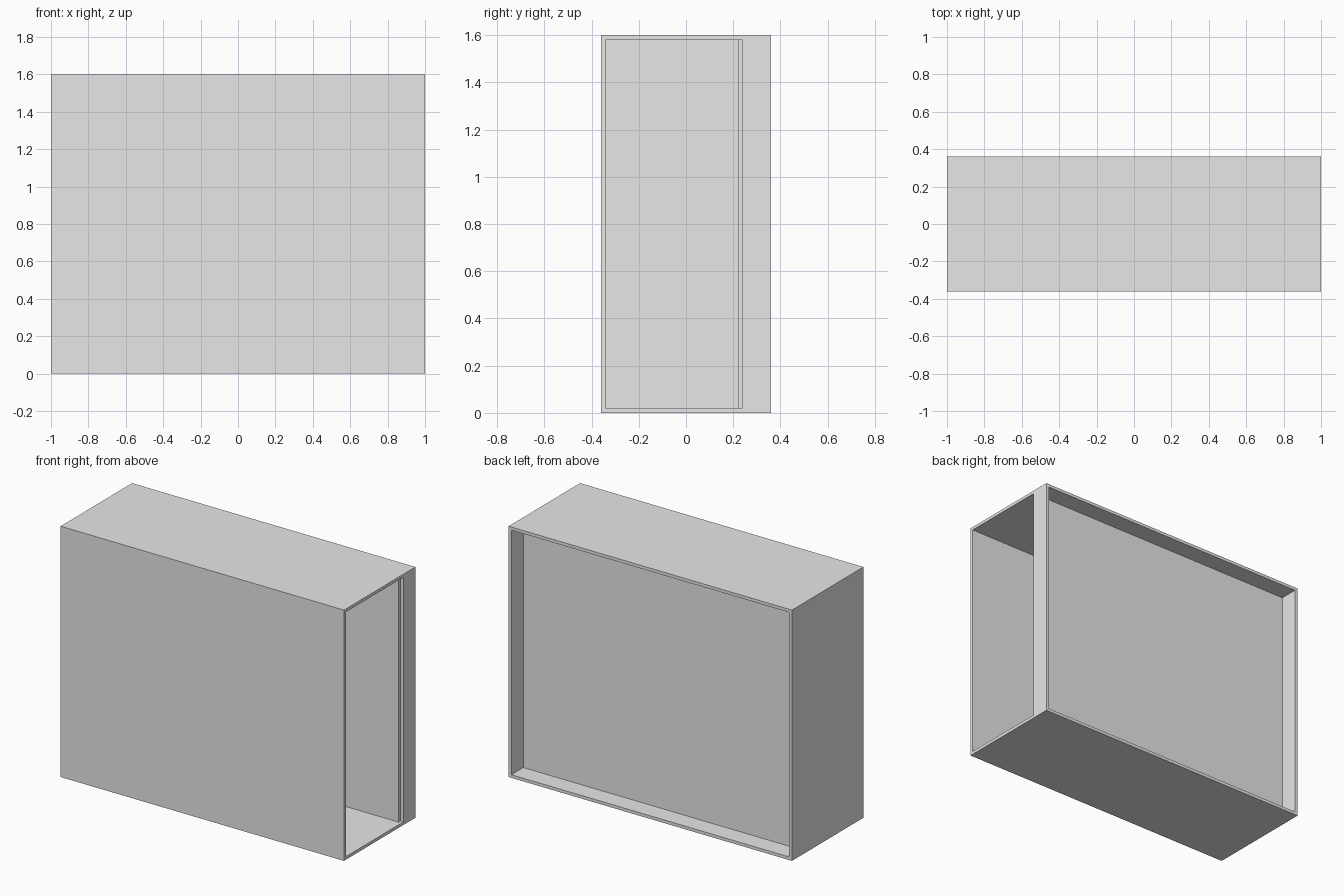
import bpy

if "Cube" in bpy.data.objects:
    bpy.data.objects.remove(bpy.data.objects["Cube"])

W, D, H, T = 1.0, 0.36, 1.6, 0.02   # half width, half depth, height, board thickness
PANEL_Y = 0.24                      # rear face of the inset back panel

grey = bpy.data.materials.new("light grey")
grey.diffuse_color = (0.8, 0.8, 0.8, 1)
grey.use_nodes = True
grey.node_tree.nodes["Principled BSDF"].inputs["Base Color"].default_value = grey.diffuse_color


def board(name, x, y, z):
    """Box spanning the given (min, max) ranges."""
    bpy.ops.mesh.primitive_cube_add(
        size=1, location=[(a + b) / 2 for a, b in (x, y, z)])
    ob = bpy.context.object
    ob.name = name
    ob.scale = [b - a for a, b in (x, y, z)]
    bpy.ops.object.transform_apply(location=False, rotation=False, scale=True)
    ob.data.materials.append(grey)


inner_z = (T, H - T)

# Outer shell
board("bottom_board", (-W, W), (-D, D), (0, T))
board("top_board", (-W, W), (-D, D), (H - T, H))
board("front_board", (-W, W), (-D, -D + T), inner_z)
board("left_board", (-W, -W + T), (-D + T, D), inner_z)

# Narrow strip behind the open right end
board("right_rear_strip", (W - T, W), (PANEL_Y, D), inner_z)

# Inset back panel
board("back_panel", (-W + T, W - T), (PANEL_Y - T, PANEL_Y), inner_z)
